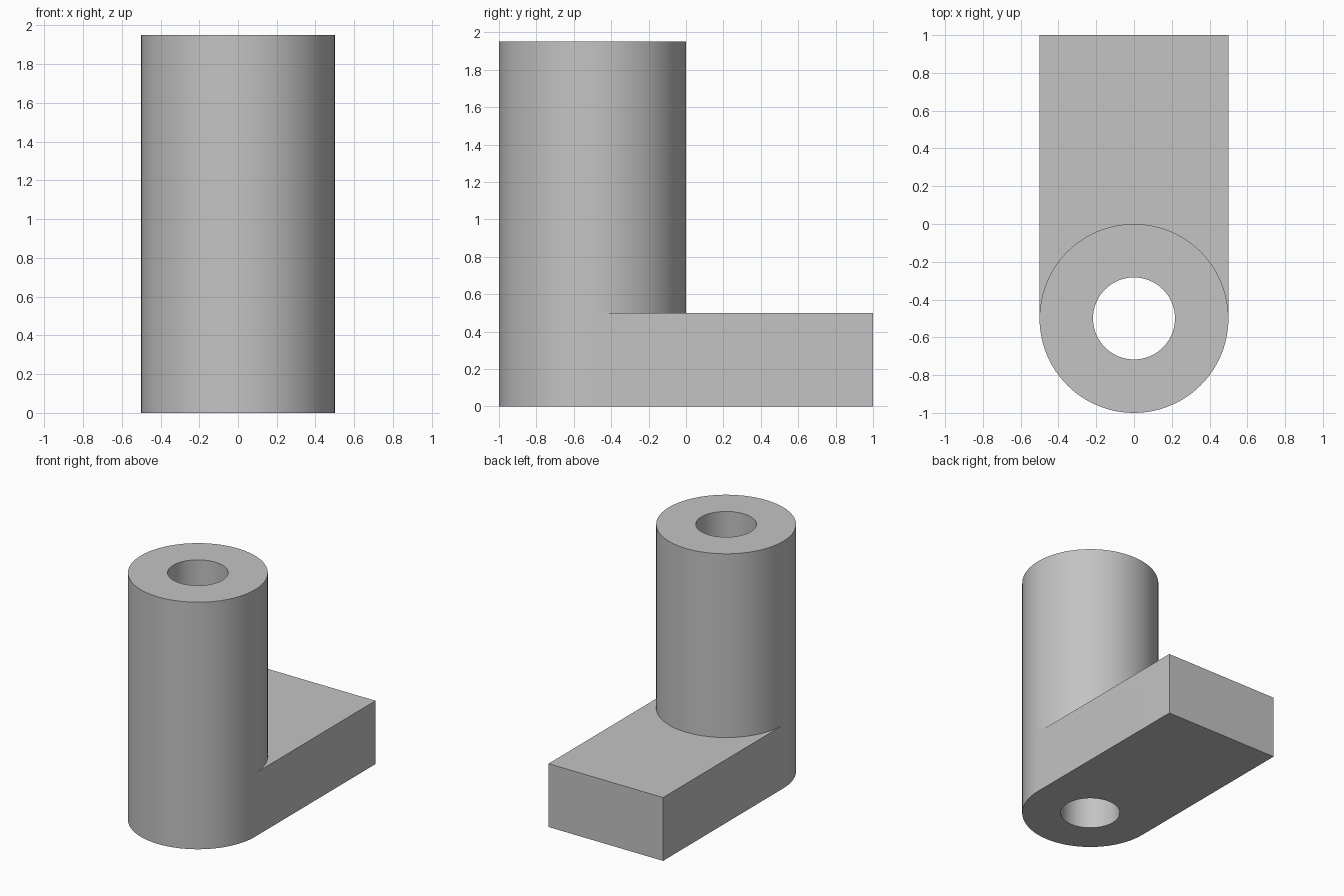
import bpy, bmesh
from math import sin, cos, pi, radians

cube = bpy.data.objects.get("Cube")
if cube:
    bpy.data.objects.remove(cube, do_unlink=True)

SEGMENTS = 96
HALF = SEGMENTS // 2
OUTER, BORE = 0.5, 0.217
CENTRE_Y, BACK_Y = -0.5, 1.0
FOOT_Z, TOP_Z = 0.5, 1.95

grey = bpy.data.materials.new("plain grey")
grey.use_nodes = True
colour = (0.55, 0.55, 0.55, 1)
grey.diffuse_color = colour
grey.node_tree.nodes["Principled BSDF"].inputs["Base Color"].default_value = colour

bm = bmesh.new()


def ring(radius, z):
    """Circle of vertices around the post axis, starting at +x."""
    angles = [2 * pi * i / SEGMENTS for i in range(SEGMENTS)]
    return [bm.verts.new((radius * cos(a), CENTRE_Y + radius * sin(a), z)) for a in angles]


def bridge(a, b, indices=range(SEGMENTS)):
    """Quads between two rings over the given segments."""
    for i in indices:
        j = (i + 1) % SEGMENTS
        bm.faces.new((a[i], a[j], b[j], b[i]))


# Post: outer wall, open to the foot at the lower rear, with a through bore
base, foot, top = (ring(OUTER, z) for z in (0, FOOT_Z, TOP_Z))
bore_base, bore_top = ring(BORE, 0), ring(BORE, TOP_Z)
bridge(foot, top)
bridge(base, foot, range(HALF, SEGMENTS))
bridge(top, bore_top)
bridge(bore_top, bore_base)
bridge(bore_base, base)

# Foot: flat slab running back from the widest line of the post
low, high = ([bm.verts.new((x, BACK_Y, z)) for x in (OUTER, -OUTER)] for z in (0, FOOT_Z))
for arc, (right, left) in ((base, low), (foot, high)):
    bm.faces.new([right, left] + arc[HALF::-1])
bm.faces.new((low[0], low[1], high[1], high[0]))
bm.faces.new((base[0], low[0], high[0], foot[0]))
bm.faces.new((base[HALF], low[1], high[1], foot[HALF]))
bmesh.ops.recalc_face_normals(bm, faces=bm.faces)

mesh = bpy.data.meshes.new("post_with_foot")
bm.to_mesh(mesh)
bm.free()
mesh.materials.append(grey)
bracket = bpy.data.objects.new("post_with_foot", mesh)
bpy.context.collection.objects.link(bracket)

# Smooth the round walls and keep the rims crisp
bpy.ops.object.select_all(action="DESELECT")
bracket.select_set(True)
bpy.context.view_layer.objects.active = bracket
bpy.ops.object.shade_smooth_by_angle(angle=radians(30))
